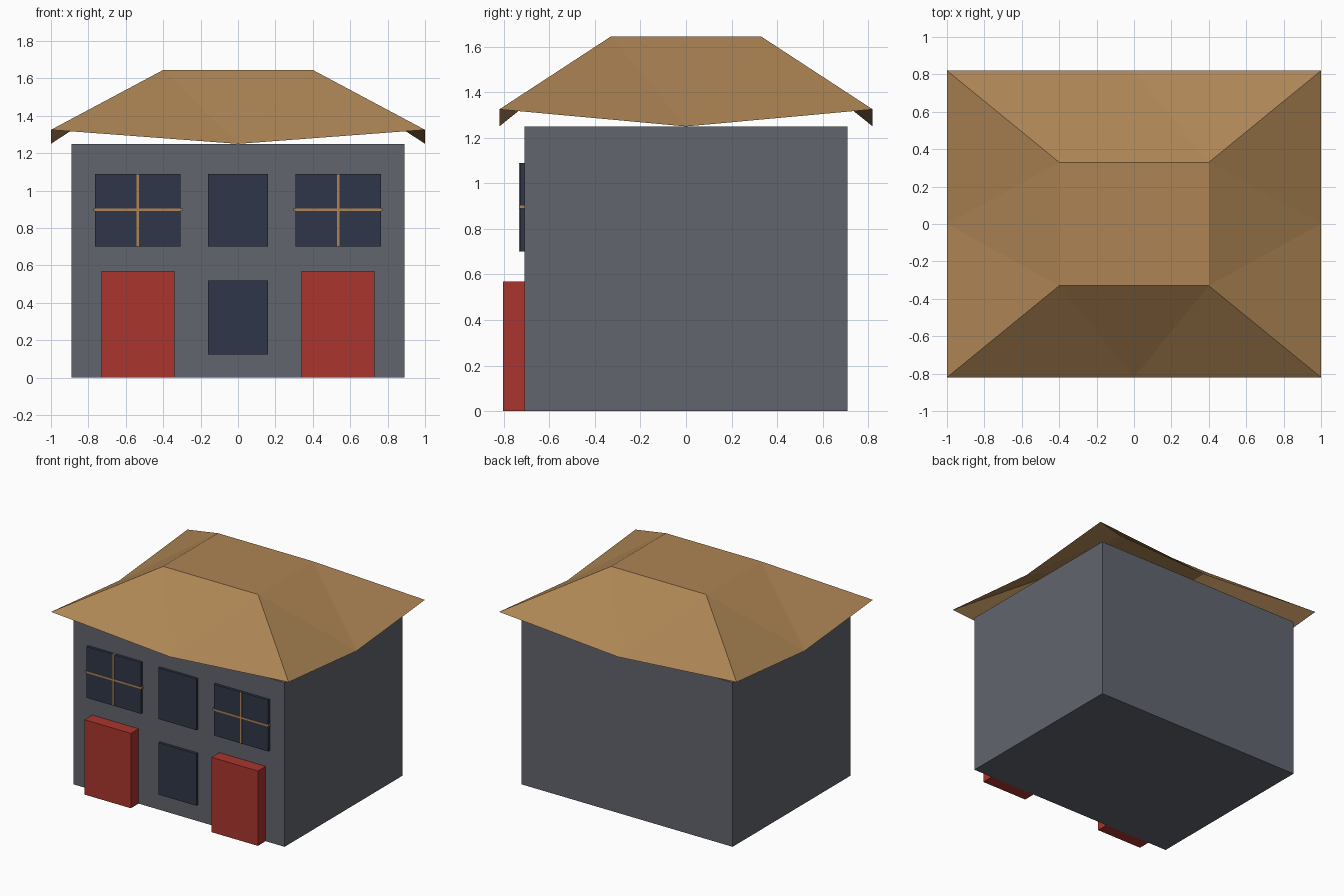
import bpy, bmesh

cube = bpy.data.objects.get("Cube")
if cube:
    bpy.data.objects.remove(cube, do_unlink=True)


def material(name, r, g, b):
    m = bpy.data.materials.new(name)
    m.use_nodes = True
    m.diffuse_color = (r, g, b, 1)
    m.node_tree.nodes["Principled BSDF"].inputs["Base Color"].default_value = (r, g, b, 1)
    return m


GREY = material("wall_grey", 0.12, 0.13, 0.155)
TAN = material("roof_tan", 0.42, 0.235, 0.09)
RED = material("door_red", 0.40, 0.035, 0.027)
NAVY = material("window_navy", 0.028, 0.037, 0.065)


def finish(name, bm, mat):
    mesh = bpy.data.meshes.new(name)
    bm.to_mesh(mesh)
    bm.free()
    mesh.materials.append(mat)
    obj = bpy.data.objects.new(name, mesh)
    bpy.context.collection.objects.link(obj)


def box(name, x, y, z, mat):
    """Box spanning the given (low, high) ranges."""
    bm = bmesh.new()
    bmesh.ops.create_cube(bm, size=1)
    for v in bm.verts:
        v.co = [r[0] if c < 0 else r[1] for c, r in zip(v.co, (x, y, z))]
    finish(name, bm, mat)


WALL = -0.71          # front wall plane
GLASS = WALL - 0.02   # front of the window panes
UPPER = (0.70, 1.09)

# Body of the house
box("walls", (-0.89, 0.89), (WALL, -WALL), (0, 1.25), GREY)

# Middle windows
box("upper_middle_window", (-0.16, 0.16), (GLASS, WALL), UPPER, NAVY)
box("lower_middle_window", (-0.16, 0.16), (GLASS, WALL), (0.125, 0.52), NAVY)

# Doors and barred windows, one set on each side
for side, s in (("left", 1), ("right", -1)):
    def span(a, b):
        return sorted((s * a, s * b))
    box(side + "_door", span(0.34, 0.73), (-0.803, WALL), (0, 0.57), RED)
    box(side + "_window", span(0.307, 0.765), (GLASS, WALL), UPPER, NAVY)
    box(side + "_window_crossbar", span(0.298, 0.772), (GLASS - 0.003, WALL), (0.89, 0.904), TAN)
    box(side + "_window_upright", span(0.53, 0.544), (GLASS - 0.003, WALL), UPPER, TAN)

# Open hipped roof shell with eaves that dip at the middle of each side
bm = bmesh.new()
ring = [(-1, -1), (1, -1), (1, 1), (-1, 1)]
corners = [bm.verts.new((x, 0.82 * y, 1.325)) for x, y in ring]
tops = [bm.verts.new((0.4 * x, 0.33 * y, 1.645)) for x, y in ring]
dips = [bm.verts.new((x, 0.82 * y, 1.25)) for x, y in ((0, -1), (1, 0), (0, 1), (-1, 0))]
bm.faces.new(tops)
for i in range(4):
    j = (i + 1) % 4
    bm.faces.new((tops[i], corners[i], dips[i]))
    bm.faces.new((tops[i], dips[i], tops[j]))
    bm.faces.new((tops[j], dips[i], corners[j]))
finish("roof", bm, TAN)
